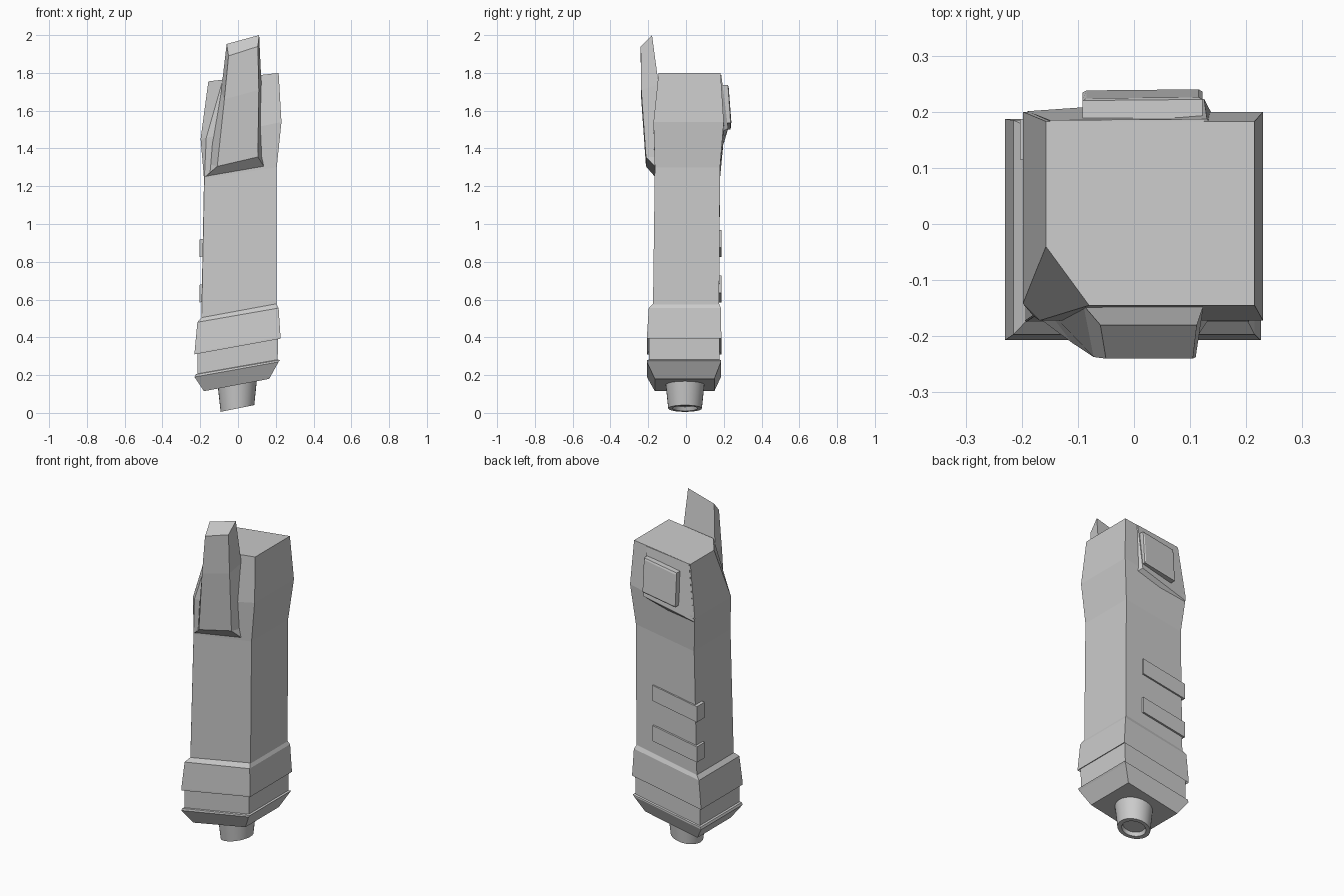
import bpy, bmesh, math


def loft(name, rings):
    """Skin a list of equal-length vertex rings and cap both ends."""
    bm = bmesh.new()
    loops = [[bm.verts.new(p) for p in r] for r in rings]
    n = len(loops[0])
    for a, b in zip(loops, loops[1:]):
        for i in range(n):
            j = (i + 1) % n
            bm.faces.new((a[i], a[j], b[j], b[i]))
    bm.faces.new(loops[0][::-1])
    bm.faces.new(loops[-1])
    bmesh.ops.remove_doubles(bm, verts=bm.verts, dist=1e-5)
    bmesh.ops.recalc_face_normals(bm, faces=bm.faces)
    mesh = bpy.data.meshes.new(name)
    bm.to_mesh(mesh)
    bm.free()
    ob = bpy.data.objects.new(name, mesh)
    bpy.context.collection.objects.link(ob)
    return ob


def section(xl, zl, xr, zr, yf, yb):
    """Four-cornered cross-section that slopes up from left to right."""
    return [(xl, yf, zl), (xr, yf, zr), (xr, yb, zr), (xl, yb, zl)]


def cut_section(xl, zl, xr, zr, yf, yb, cx=0.0, cy=0.0):
    """Same section with the front left corner cut off by cx, cy."""
    s = section(xl, zl, xr, zr, yf, yb)
    rise = (zr - zl) / (xr - xl)
    return [(xl, yf + cy, zl), (xl + cx, yf, zl + cx * rise)] + s[1:]


# Main grip body, with the cut corner at the top left of the front
loft("grip_body", [
    cut_section(-0.195, 0.47, 0.205, 0.545, -0.175, 0.175, 0.002, 0.002),
    cut_section(-0.18, 1.24, 0.205, 1.30, -0.165, 0.18, 0.002, 0.002),
    cut_section(-0.198, 1.45, 0.23, 1.54, -0.172, 0.20, 0.03, 0.03),
    cut_section(-0.157, 1.755, 0.215, 1.80, -0.145, 0.183, 0.077, 0.105),
])

# Stepped collar and chamfered foot at the bottom
loft("base_collar", [
    section(-0.18, 0.115, 0.165, 0.18, -0.165, 0.15),
    section(-0.23, 0.19, 0.215, 0.27, -0.207, 0.185),
    section(-0.225, 0.203, 0.222, 0.28, -0.205, 0.185),
    section(-0.215, 0.207, 0.21, 0.282, -0.197, 0.177),
    section(-0.215, 0.325, 0.212, 0.402, -0.197, 0.177),
    section(-0.23, 0.31, 0.226, 0.393, -0.207, 0.187),
    section(-0.23, 0.32, 0.225, 0.403, -0.207, 0.187),
    section(-0.215, 0.48, 0.215, 0.555, -0.197, 0.185),
    section(-0.193, 0.505, 0.203, 0.578, -0.174, 0.175),
])

# Round end knob with a recessed bottom, sheared to follow the slope
knob_profile = [(0.04, 0.19), (0.107, 0.19), (0.089, 0.024),
                (0.066, 0.024), (0.06, 0.045)]
rings = []
for r, z in knob_profile:
    pts = []
    for i in range(32):
        a = 2 * math.pi * i / 32
        x = r * math.cos(a) - 0.003
        pts.append((x, r * math.sin(a) - 0.005, z + 0.2 * x))
    rings.append(pts)
knob = loft("end_knob", rings)
bpy.context.view_layer.objects.active = knob
knob.select_set(True)
bpy.ops.object.shade_smooth_by_angle(angle=math.radians(30))
knob.select_set(False)

# Front fin rising above the body
loft("front_fin", [
    [(-0.18, -0.160, 1.245), (0.14, -0.160, 1.30),
     (0.14, -0.14, 1.30), (-0.17, -0.14, 1.25)],
    [(-0.11, -0.212, 1.305), (0.105, -0.212, 1.355),
     (0.138, -0.14, 1.355), (-0.165, -0.14, 1.32)],
    [(-0.072, -0.237, 1.66), (0.11, -0.237, 1.71),
     (0.124, -0.145, 1.74), (-0.09, -0.145, 1.70)],
    [(-0.05, -0.24, 1.89), (0.105, -0.24, 1.94),
     (0.112, -0.18, 2.0), (-0.06, -0.18, 1.953)],
])

# Raised wedge on the upper back
loft("back_wedge", [
    [(-0.19, 0.165, 1.38), (0.155, 0.165, 1.48),
     (0.155, 0.165, 1.79), (-0.15, 0.165, 1.755)],
    [(-0.19, 0.201, 1.43), (0.125, 0.223, 1.505),
     (0.13, 0.187, 1.788), (-0.15, 0.185, 1.756)],
])

# Square button panel on the wedge
loft("back_panel", [
    [(-0.092, 0.18, 1.50), (0.122, 0.18, 1.535),
     (0.122, 0.18, 1.735), (-0.092, 0.18, 1.70)],
    [(-0.092, 0.234, 1.50), (0.122, 0.236, 1.535),
     (0.122, 0.222, 1.735), (-0.092, 0.22, 1.70)],
    [(-0.085, 0.238, 1.51), (0.115, 0.24, 1.543),
     (0.115, 0.226, 1.725), (-0.085, 0.224, 1.69)],
])

# Two ribs wrapping round the back left corner
for k, z in enumerate((0.585, 0.825)):
    outline = [(-0.203, 0.115), (-0.175, 0.115), (-0.175, 0.165),
               (0.09, 0.165), (0.09, 0.187), (-0.203, 0.187)]
    loft(f"grip_rib_{k + 1}", [
        [(x, y, z + h + 0.17 * (x + 0.203)) for x, y in outline]
        for h in (0, 0.093)])
